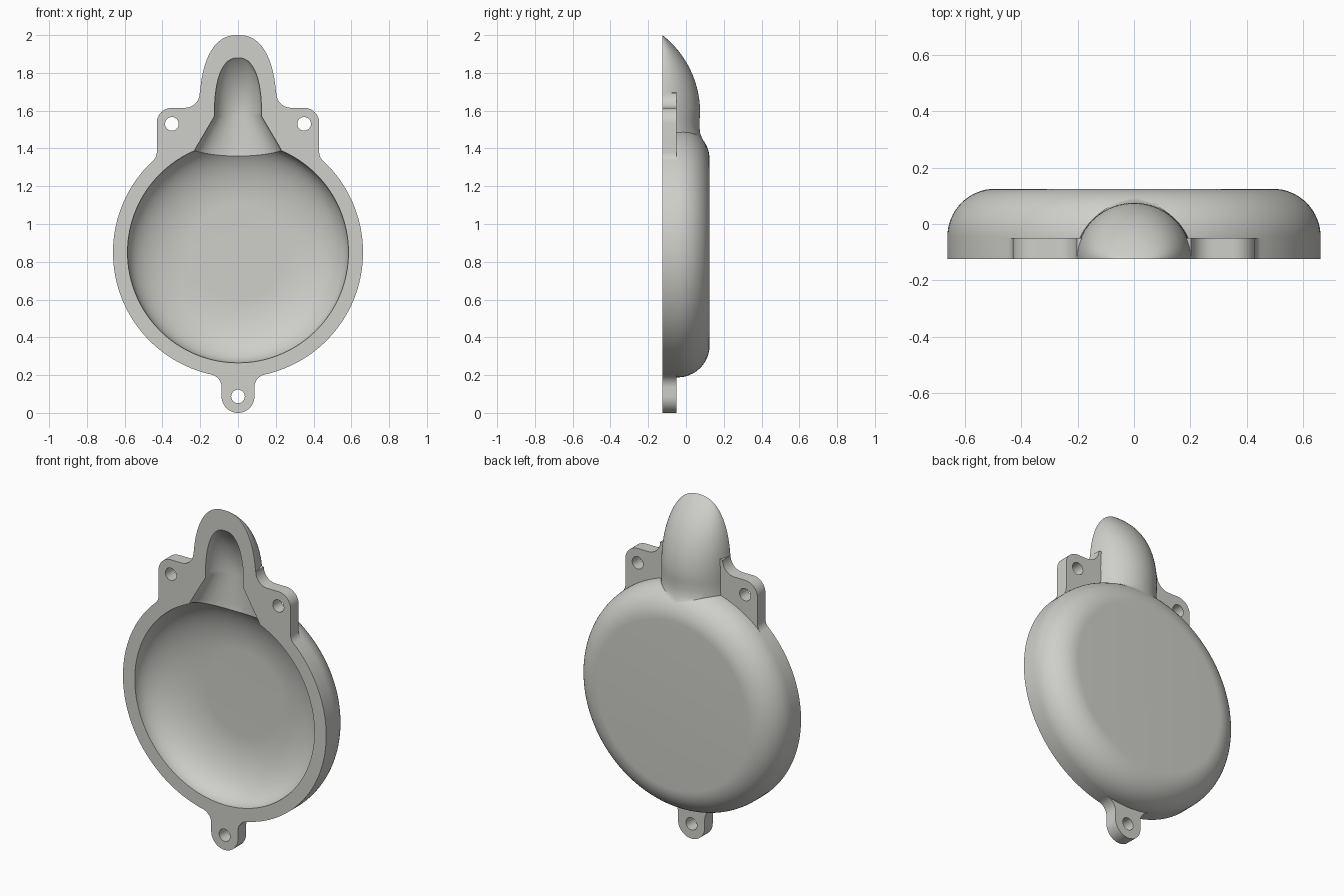
import bpy, bmesh, math

if "Cube" in bpy.data.objects:
    bpy.data.objects.remove(bpy.data.objects["Cube"])

FRONT, BACK, CZ = -0.125, 0.125, 0.85      # front plane, back plane, bowl centre height


def make(name, bm):
    bmesh.ops.recalc_face_normals(bm, faces=bm.faces)
    mesh = bpy.data.meshes.new(name)
    bm.to_mesh(mesh)
    bm.free()
    obj = bpy.data.objects.new(name, mesh)
    bpy.context.collection.objects.link(obj)
    return obj


def loft(name, rings):
    """Skin a stack of equal point rings and cap both ends."""
    bm = bmesh.new()
    vs = [[bm.verts.new(p) for p in ring] for ring in rings]
    n = len(vs[0])
    for a, b in zip(vs, vs[1:]):
        for i in range(n):
            j = (i + 1) % n
            bm.faces.new((a[i], a[j], b[j], b[i]))
    bm.faces.new(vs[0])
    bm.faces.new(vs[-1])
    return make(name, bm)


def ring_y(r, y, x=0, z=CZ, n=128):
    return [(x + r * math.cos(2 * math.pi * i / n), y,
             z + r * math.sin(2 * math.pi * i / n)) for i in range(n)]


def ring_z(z, rx, ry, n=64):
    return [(rx * math.cos(2 * math.pi * (i + .5) / n),
             FRONT + ry * math.sin(2 * math.pi * (i + .5) / n), z) for i in range(n)]


def hood(z0, rx, ry, h, steps=24):
    """Rings of a rounded hood: full outline in front, circular arc from the side."""
    big = (h * h + ry * ry) / (2 * ry)
    rings = []
    for i in range(steps + 1):
        s = math.sin(math.radians(88.8) * i / steps)
        width = rx * (1 - s ** 2.4) ** (1 / 2.4)
        depth = ry - big + math.sqrt(big * big - (h * s) ** 2)
        rings.append(ring_z(z0 + h * s, width, depth))
    return rings


def arc(cx, cz, r, a0, a1, n=12):
    return [(cx + r * math.cos(math.radians(a0 + (a1 - a0) * i / n)),
             cz + r * math.sin(math.radians(a0 + (a1 - a0) * i / n))) for i in range(n + 1)]


def boolean(target, tool, operation):
    mod = target.modifiers.new(operation, 'BOOLEAN')
    mod.operation, mod.solver, mod.object = operation, 'EXACT', tool
    bpy.context.view_layer.objects.active = target
    bpy.ops.object.modifier_apply(modifier=mod.name)
    bpy.data.objects.remove(tool)


# Round bowl shell with a rounded back edge
R, F = 0.662, 0.17
profile = [(R, -0.2)] + [(R - F + px, BACK - F + py) for px, py in arc(0, 0, F, 0, 90, 16)]
cover = loft("housing_cover", [ring_y(r, y) for r, y in profile])

# Spout hump on top, blending into the bowl through a soft flare
flare = [(1.30, .21, .21), (1.42, .225, .228), (1.45, .215, .212),
         (1.48, .208, .200), (1.52, .205, .196), (1.56, .205, .198)]
hump = loft("spout_hump", [ring_z(*f) for f in flare] + hood(1.59, .205, .2, .41))

# Flange plate with a bottom lug and two upper ears (half outline, then mirrored)
lug_z = 0.087
low_c = (0.157, CZ - math.sqrt(.732 ** 2 - .157 ** 2))
low_end = math.degrees(math.atan2(CZ - low_c[1], -low_c[0]))
ear_c = (0.49, CZ + math.sqrt(.722 ** 2 - .49 ** 2))
ear_start = math.degrees(math.atan2(CZ - ear_c[1], -ear_c[0])) + 360
half = arc(0, lug_z, .087, -90, 0)
half += arc(*low_c, .07, 180, low_end)
half += [(0.2, 0.5), (0.3, 1.1)]
half += arc(*ear_c, .06, ear_start, 180)
half += arc(.35, 1.535, .08, 0, 90)
half += arc(.281, 1.693, .078, 270, 180)
half += [(0.12, 1.71)]
outline = half + [(-x, z) for x, z in reversed(half) if x > 1e-5]
plate = loft("flange_plate", [[(x, y, z) for x, z in outline] for y in (-0.2, -0.05)])

boolean(cover, hump, 'UNION')
boolean(cover, plate, 'UNION')

# Bowl cavity: flat central floor with a wide curved wall
ri, floor_r, depth = 0.585, 0.25, 0.182
cavity_rings = [ring_y(ri, -0.3)]
for i in range(25):
    a = math.pi / 2 * i / 24
    cavity_rings.append(ring_y(floor_r + (ri - floor_r) * math.cos(a),
                               FRONT + depth * math.sin(a)))
cavity = loft("bowl_cavity", cavity_rings)

# Spout channel: flared throat leading into a rounded end
throat = [(1.30, .23, .10), (1.36, .24, .115), (1.40, .225, .118)]
channel = loft("spout_channel", [ring_z(*t) for t in throat] + hood(1.57, .125, .125, .31))

boolean(cover, cavity, 'DIFFERENCE')
boolean(cover, channel, 'DIFFERENCE')

# Screw holes
for x, z in ((0, lug_z), (.35, 1.53), (-.35, 1.53)):
    boolean(cover, loft("screw_hole", [ring_y(.036, y, x, z, 32) for y in (-0.4, 0.3)]),
            'DIFFERENCE')

# Trim everything flush at the front mounting face
bm = bmesh.new()
bmesh.ops.create_cube(bm, size=1)
bmesh.ops.scale(bm, vec=(3, 1, 5), verts=bm.verts)
bmesh.ops.translate(bm, vec=(0, FRONT - 0.5, 1), verts=bm.verts)
boolean(cover, make("front_trim", bm), 'DIFFERENCE')

# Single cast grey colour
grey = bpy.data.materials.new("warm_grey")
grey.diffuse_color = (0.62, 0.62, 0.59, 1)
grey.use_nodes = True
grey.node_tree.nodes["Principled BSDF"].inputs["Base Color"].default_value = grey.diffuse_color
cover.data.materials.clear()
cover.data.materials.append(grey)

bpy.ops.object.select_all(action='DESELECT')
cover.select_set(True)
bpy.context.view_layer.objects.active = cover
bpy.ops.object.shade_smooth_by_angle(angle=math.radians(30))
